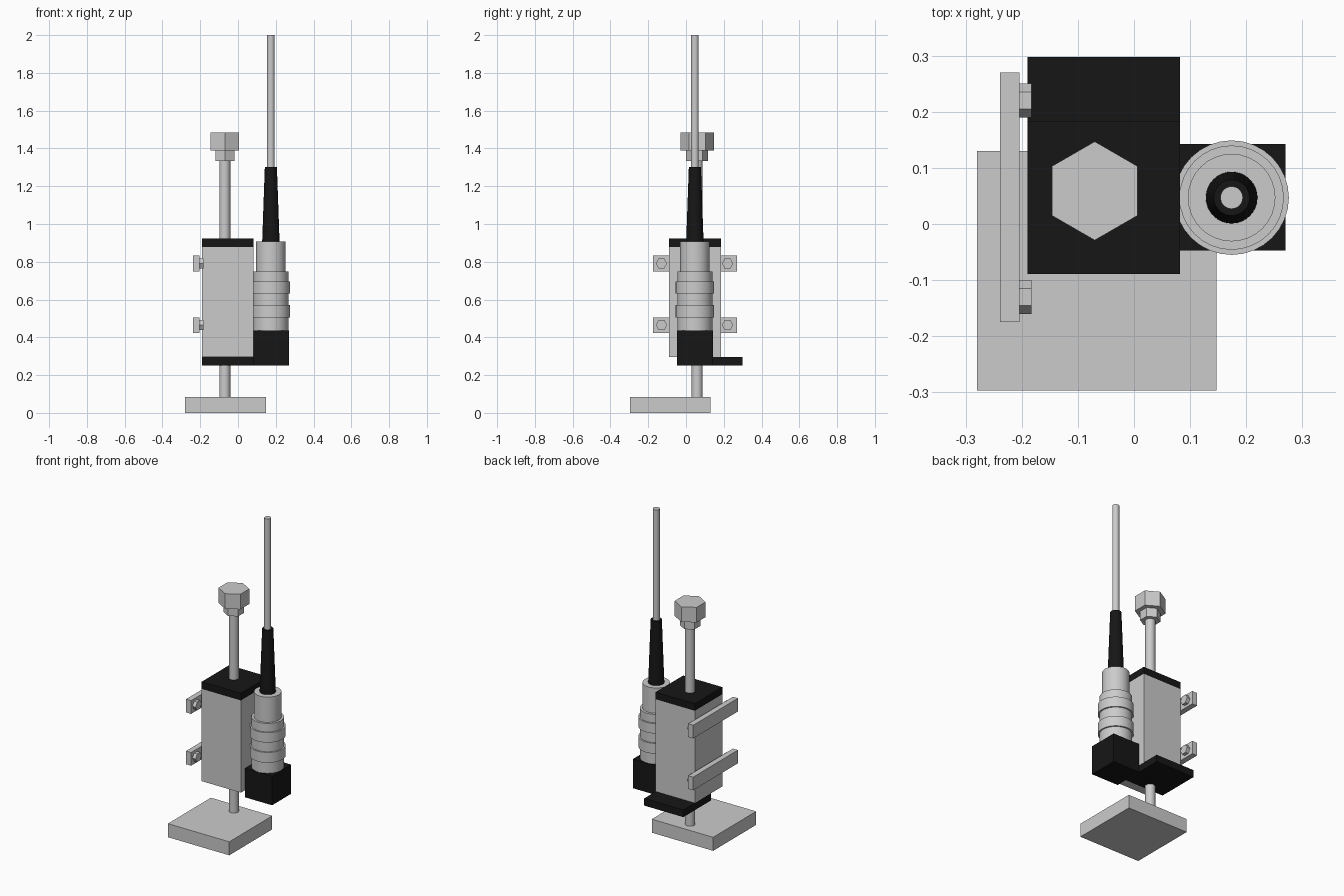
import bpy, bmesh, math
from mathutils import Matrix

if "Cube" in bpy.data.objects:
    bpy.data.objects.remove(bpy.data.objects["Cube"])

black = bpy.data.materials.new("black_plastic")
black.diffuse_color = (0.008, 0.008, 0.008, 1)
black.use_nodes = True
black.node_tree.nodes["Principled BSDF"].inputs["Base Color"].default_value = black.diffuse_color


def finish(name, bm, mat=None, smooth=False):
    bmesh.ops.recalc_face_normals(bm, faces=bm.faces)
    me = bpy.data.meshes.new(name)
    bm.to_mesh(me)
    bm.free()
    ob = bpy.data.objects.new(name, me)
    bpy.context.collection.objects.link(ob)
    if mat:
        me.materials.append(mat)
    if smooth:
        bpy.ops.object.select_all(action='DESELECT')
        ob.select_set(True)
        bpy.context.view_layer.objects.active = ob
        bpy.ops.object.shade_smooth_by_angle(angle=math.radians(30))
    return ob


def box(name, x, y, z, mat=None, slope=0.0):
    """Box from (min, max) pairs; slope raises the bottom edge at max x."""
    bm = bmesh.new()
    bmesh.ops.create_cube(bm, size=1)
    for v in bm.verts:
        low = v.co.z < 0
        v.co = [r[0] if c < 0 else r[1] for c, r in zip(v.co, (x, y, z))]
        if low and v.co.x == x[1]:
            v.co.z += slope
    return finish(name, bm, mat)


def lathe(name, cx, cy, profile, mat=None, sides=32, smooth=True):
    """Closed turned part from (radius, z) steps; first vertex points to +y."""
    bm = bmesh.new()
    rings = [[bm.verts.new((cx + r * math.sin(2 * math.pi * i / sides),
                            cy + r * math.cos(2 * math.pi * i / sides), z))
              for i in range(sides)] for r, z in profile]
    for a, b in zip(rings, rings[1:]):
        for i in range(sides):
            j = (i + 1) % sides
            bm.faces.new((a[i], a[j], b[j], b[i]))
    bm.faces.new(rings[0])
    bm.faces.new(rings[-1])
    return finish(name, bm, mat, smooth)


# Base plate and threaded post
box("base_plate", (-0.28, 0.147), (-0.297, 0.13), (0, 0.085))
PX, PY = -0.07, 0.059
lathe("post", PX, PY, [(0.029, 0.08), (0.029, 1.34)])
lathe("lock_nut", PX, PY, [(0.058, 1.333), (0.058, 1.39)], sides=6, smooth=False)
lathe("hex_head", PX, PY, [(0.088, 1.39), (0.088, 1.485)], sides=6, smooth=False)

# Housing with end caps; the lower cap sits shifted to the back
BX = (-0.19, 0.082)
box("housing", BX, (-0.089, 0.184), (0.297, 0.877))
box("top_cap", BX, (-0.089, 0.184), (0.877, 0.922), black)
box("bottom_cap", BX, (0.025, 0.298), (0.252, 0.297), black)

# Side connector block with sloped underside
CX, CY = 0.174, 0.047
box("connector_block", (0.082, 0.27), (-0.047, 0.143), (0.252, 0.435), black, slope=0.036)

# Ribbed connector, strain relief and cable
R, W = 0.093, 0.102
lathe("connector", CX, CY, [
    (R, 0.43), (R, 0.505), (W, 0.505), (W, 0.57), (R, 0.57), (R, 0.632),
    (W, 0.632), (W, 0.695), (R, 0.695), (R, 0.748), (0.078, 0.748), (0.078, 0.907)])
lathe("strain_relief", CX, CY, [(0.046, 0.907), (0.032, 1.303)], black)
lathe("cable", CX, CY, [(0.02, 1.30), (0.02, 2.0)])

# Mounting bars with hexagonal bolts bridging to the housing side
for level, z in (("upper", 0.791), ("lower", 0.465)):
    box(level + "_bar", (-0.239, -0.204), (-0.175, 0.27), (z - 0.042, z + 0.041))
    for side, y in (("front", -0.13), ("back", 0.22)):
        bolt = lathe(f"{level}_{side}_bolt", 0, 0, [(0.03, -0.205), (0.03, -0.183)],
                     sides=6, smooth=False)
        bolt.data.transform(Matrix.Translation((0, y, z)) @ Matrix.Rotation(math.pi / 2, 4, 'Y'))
